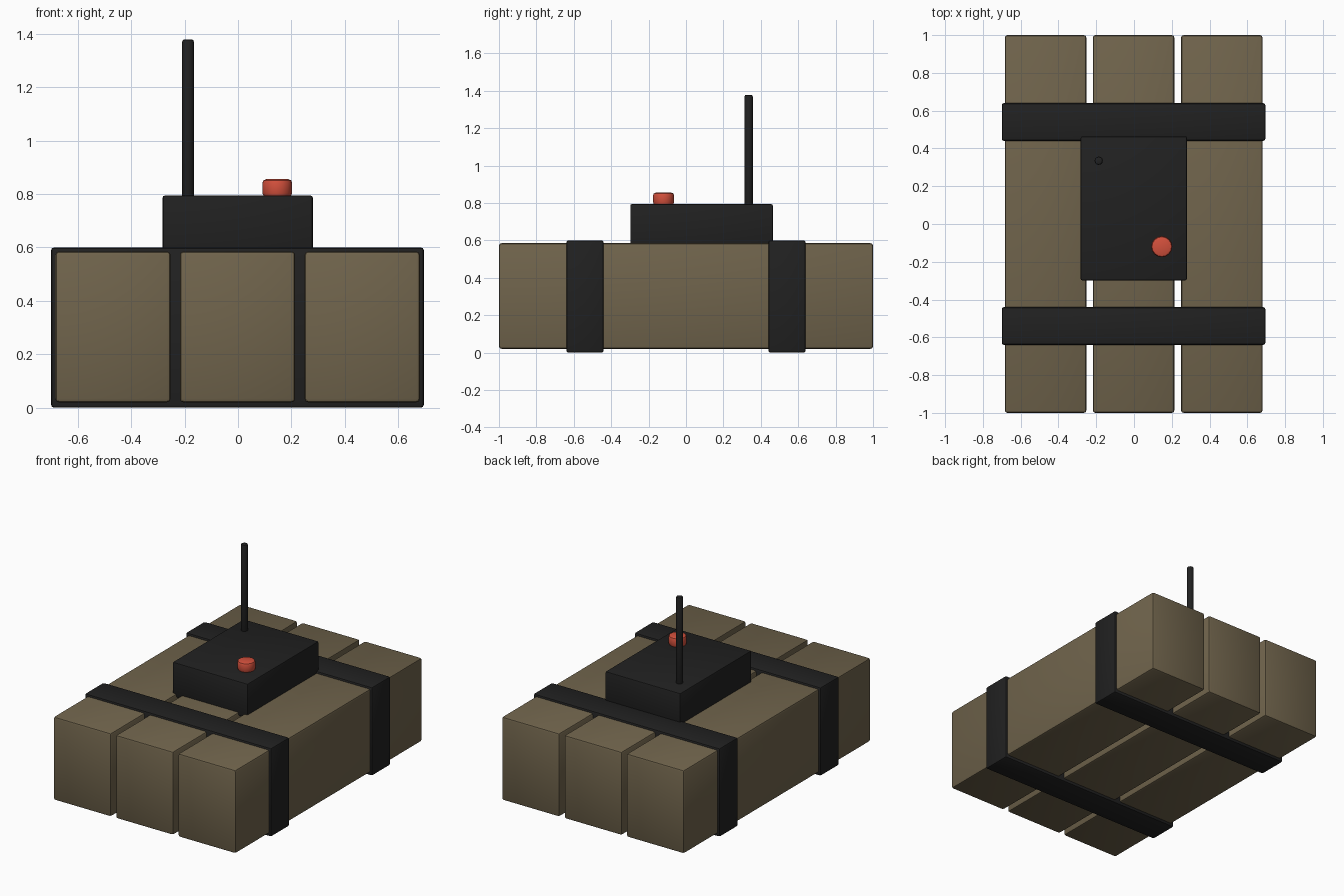
import bpy

cube = bpy.data.objects.get("Cube")
if cube:
    bpy.data.objects.remove(cube, do_unlink=True)


def make_material(name, rgb, roughness=0.7):
    mat = bpy.data.materials.new(name)
    mat.use_nodes = True
    mat.diffuse_color = (*rgb, 1)
    bsdf = next(n for n in mat.node_tree.nodes if n.type == 'BSDF_PRINCIPLED')
    bsdf.inputs["Base Color"].default_value = (*rgb, 1)
    bsdf.inputs["Roughness"].default_value = roughness
    return mat


TAN = make_material("khaki_tan", (0.162, 0.127, 0.072))
BLACK = make_material("soft_black", (0.015, 0.015, 0.015))
RED = make_material("signal_red", (0.65, 0.08, 0.045))


def finish(obj, name, mat, bevel, segments=2):
    """Name, colour, bevel and smooth a freshly added primitive."""
    obj.name = obj.data.name = name
    obj.data.materials.append(mat)
    bpy.ops.object.transform_apply(location=False, rotation=False, scale=True)
    mod = obj.modifiers.new("edge_bevel", 'BEVEL')
    mod.width = bevel
    mod.segments = segments
    mod.limit_method = 'ANGLE'
    mod.angle_limit = 0.8
    bpy.ops.object.modifier_apply(modifier=mod.name)
    bpy.ops.object.shade_smooth_by_angle(angle=0.6)


def box(name, mat, low, high, bevel):
    center = [(a + b) / 2 for a, b in zip(low, high)]
    bpy.ops.mesh.primitive_cube_add(size=1, location=center)
    obj = bpy.context.object
    obj.scale = [b - a for a, b in zip(low, high)]
    finish(obj, name, mat, bevel)


def cylinder(name, mat, x, y, z0, z1, radius, sides, bevel):
    bpy.ops.mesh.primitive_cylinder_add(
        vertices=sides, radius=radius, depth=z1 - z0, location=(x, y, (z0 + z1) / 2))
    finish(bpy.context.object, name, mat, bevel)


# Three long blocks lying side by side
for side, x in (("right", -0.468), ("middle", -0.002), ("left", 0.465)):
    box(side + "_block", TAN, (x - 0.216, -1, 0.02), (x + 0.216, 1, 0.585), 0.014)

# Two straps around the bundle
for end, y in (("front", -0.54), ("back", 0.54)):
    box(end + "_strap", BLACK, (-0.7, y - 0.1, 0), (0.696, y + 0.1, 0.6), 0.012)

# Control box with its button and antenna
box("control_box", BLACK, (-0.282, -0.298, 0.56), (0.28, 0.464, 0.794), 0.008)
cylinder("button", RED, 0.147, -0.12, 0.79, 0.855, 0.056, 16, 0.014)
cylinder("antenna", BLACK, -0.187, 0.335, 0.785, 1.378, 0.022, 12, 0.008)
